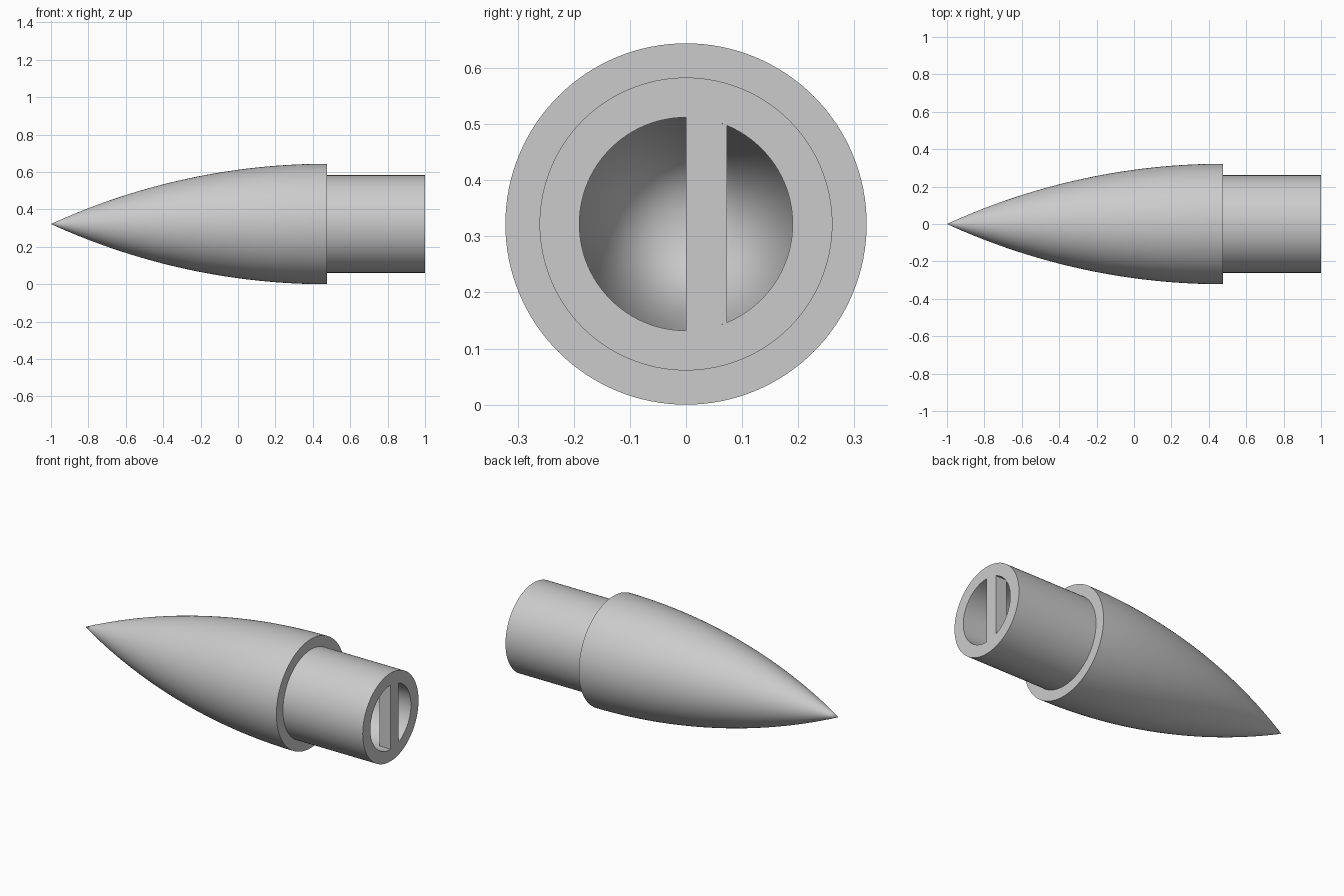
import bpy, bmesh, math

if "Cube" in bpy.data.objects:
    bpy.data.objects.remove(bpy.data.objects["Cube"])

SEG = 128
AXIS_Z = 0.322          # height of the centre line
TIP, SHOULDER, END = -1.0, 0.477, 1.0
R_BODY, R_TUBE, R_BORE = 0.322, 0.261, 0.19
BAR = 0.073             # bar width and depth

grey = bpy.data.materials.new("plain grey")
grey.diffuse_color = (0.6, 0.6, 0.6, 1)
grey.use_nodes = True
grey.node_tree.nodes["Principled BSDF"].inputs["Base Color"].default_value = grey.diffuse_color


def finish(bm, name):
    bmesh.ops.recalc_face_normals(bm, faces=bm.faces)
    mesh = bpy.data.meshes.new(name)
    bm.to_mesh(mesh)
    bm.free()
    mesh.materials.append(grey)
    obj = bpy.data.objects.new(name, mesh)
    obj.location.z = AXIS_Z
    bpy.context.collection.objects.link(obj)
    bpy.ops.object.select_all(action='DESELECT')
    obj.select_set(True)
    bpy.context.view_layer.objects.active = obj
    bpy.ops.object.shade_smooth_by_angle(angle=math.radians(30))
    return obj


def lathe(name, profile):
    """Revolve (x, radius) points about the x axis."""
    bm = bmesh.new()
    verts = [bm.verts.new((x, 0, r)) for x, r in profile]
    edges = [bm.edges.new(pair) for pair in zip(verts, verts[1:])]
    bmesh.ops.spin(bm, geom=verts + edges, cent=(0, 0, 0), axis=(1, 0, 0),
                   angle=math.tau, steps=SEG, use_duplicate=False)
    bmesh.ops.remove_doubles(bm, verts=bm.verts, dist=1e-5)
    return finish(bm, name)


# Pointed body: circular-arc nose, stepped tube, bore ending in a cone
length = SHOULDER - TIP
arc = (length ** 2 + R_BODY ** 2) / (2 * R_BODY)
profile = [(TIP, 0)]
for i in range(1, 33):
    x = TIP + length * i / 32
    profile.append((x, math.sqrt(arc ** 2 - (SHOULDER - x) ** 2) - arc + R_BODY))
profile += [(SHOULDER, R_TUBE), (END, R_TUBE), (END, R_BORE),
            (SHOULDER, R_BORE), (-0.8, 0)]
lathe("nose_cone", profile)

# Tie bar across the bore, with ends curved to fit the wall
bm = bmesh.new()
ys = [BAR * i / 8 for i in range(9)]
outline = [(y, math.sqrt(R_BORE ** 2 - y * y)) for y in ys]
outline += [(y, -z) for y, z in reversed(outline)]
face = bm.faces.new([bm.verts.new((END, y, z)) for y, z in outline])
ext = bmesh.ops.extrude_face_region(bm, geom=[face], use_keep_orig=True)
moved = [v for v in ext["geom"] if isinstance(v, bmesh.types.BMVert)]
bmesh.ops.translate(bm, verts=moved, vec=(-BAR, 0, 0))
finish(bm, "tie_bar")
